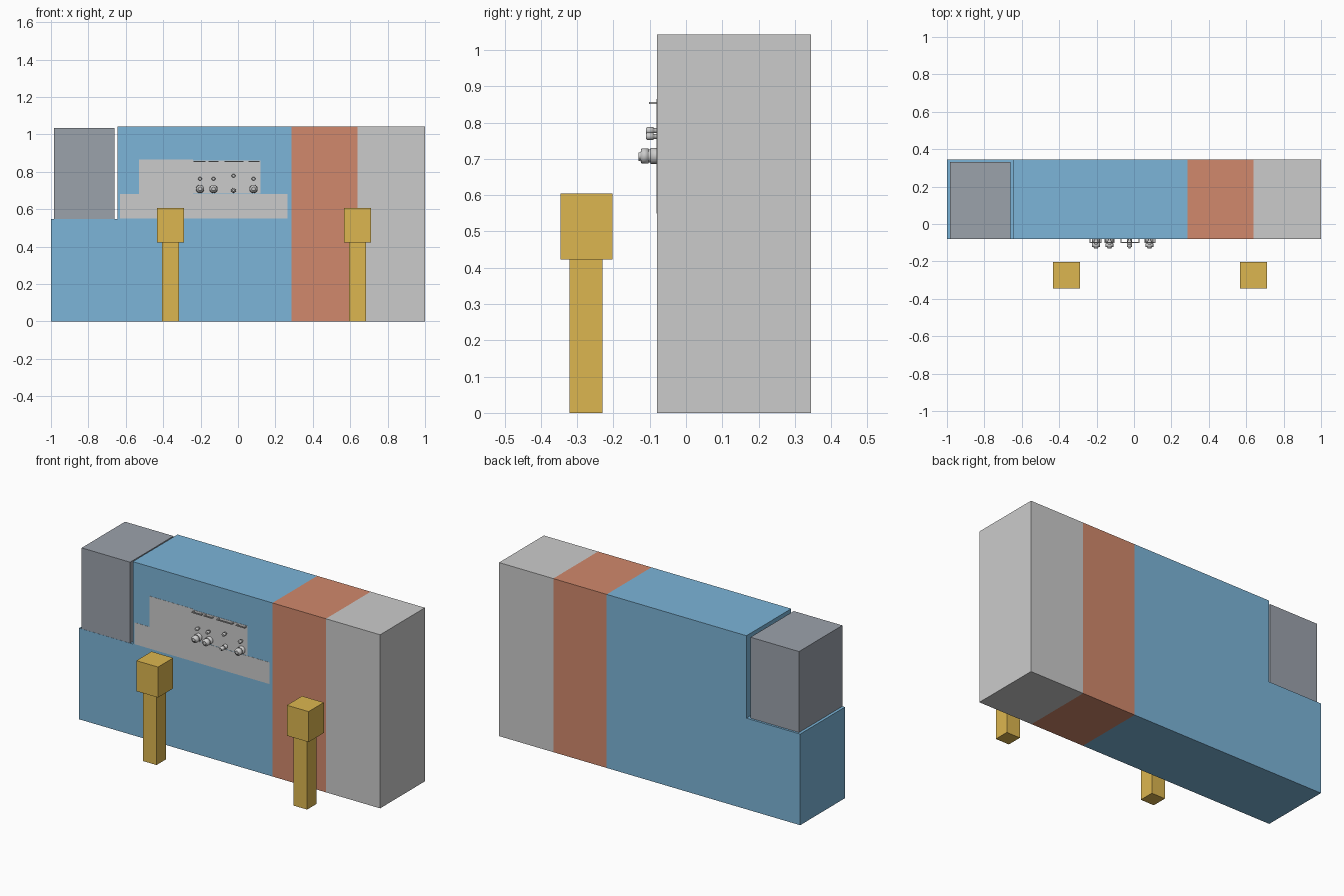
import bpy, bmesh
from math import cos, sin, pi

if "Cube" in bpy.data.objects:
    bpy.data.objects.remove(bpy.data.objects["Cube"])


def material(name, rgb):
    m = bpy.data.materials.new(name)
    m.diffuse_color = (*rgb, 1)
    m.use_nodes = True
    m.node_tree.nodes["Principled BSDF"].inputs["Base Color"].default_value = m.diffuse_color
    return m


BLUE = material("blue_paint", (0.20, 0.46, 0.69))
ORANGE = material("orange_paint", (0.64, 0.25, 0.15))
YELLOW = material("yellow_paint", (0.72, 0.47, 0.08))
DARK = material("dark_grey", (0.33, 0.36, 0.41))
FRONT, BACK = -0.08, 0.345


def finish(name, bm, mat=None):
    bmesh.ops.recalc_face_normals(bm, faces=bm.faces)
    me = bpy.data.meshes.new(name)
    bm.to_mesh(me)
    bm.free()
    ob = bpy.data.objects.new(name, me)
    bpy.context.collection.objects.link(ob)
    if mat:
        me.materials.append(mat)
    return ob


def prism(name, outline, y0, y1, mat=None):
    """Extrude an x-z outline from y0 to y1."""
    bm = bmesh.new()
    f = bm.faces.new([bm.verts.new((x, y0, z)) for x, z in outline])
    ext = bmesh.ops.extrude_face_region(bm, geom=[f])["geom"]
    bmesh.ops.translate(bm, vec=(0, y1 - y0, 0),
                        verts=[v for v in ext if isinstance(v, bmesh.types.BMVert)])
    return finish(name, bm, mat)


def box(name, x, y, z, mat=None):
    outline = [(x[0], z[0]), (x[1], z[0]), (x[1], z[1]), (x[0], z[1])]
    return prism(name, outline, y[0], y[1], mat)


def knob(name, x, z, profile, sides=20):
    """Turned part along -y from (radius, y) steps."""
    bm = bmesh.new()
    rings = [[bm.verts.new((x + r * cos(2 * pi * i / sides), y,
                            z + r * sin(2 * pi * i / sides)))
              for i in range(sides)] for r, y in profile]
    for a, b in zip(rings, rings[1:]):
        for i in range(sides):
            j = (i + 1) % sides
            bm.faces.new((a[i], a[j], b[j], b[i]))
    bm.faces.new(rings[0])
    bm.faces.new(rings[-1])
    for f in bm.faces:
        f.smooth = len(f.verts) == 4
    for e in bm.edges:
        if len(e.link_faces) == 2 and e.calc_face_angle() > 0.6:
            e.smooth = False
    return finish(name, bm)


# Cabinet blocks
prism("main_cabinet", [(-1, 0), (0.285, 0), (0.285, 1.042), (-0.643, 1.042),
                       (-0.643, 0.547), (-1, 0.547)], FRONT, BACK, BLUE)
box("middle_cabinet", (0.285, 0.64), (FRONT, BACK), (0, 1.042), ORANGE)
box("end_cabinet", (0.64, 1), (FRONT, BACK), (0, 1.042))
box("side_column", (-0.983, -0.661), (FRONT + 0.001, 0.332), (0.001, 1.033), DARK)

# Flush front panels
box("lower_panel", (-0.63, 0.265), (FRONT - 0.001, FRONT + 0.01), (0.55, 0.68))
box("upper_panel", (-0.53, -0.24), (FRONT - 0.001, FRONT + 0.01), (0.68, 0.865))
box("control_panel", (-0.24, 0.12), (FRONT - 0.0015, FRONT + 0.01), (0.683, 0.86))

# Dials and buttons
for i, x in enumerate((-0.203, -0.131, -0.024, 0.083)):
    third = i == 2
    r = 0.013 if third else 0.022
    knob(f"dial_{i}", x, 0.70 if third else 0.708,
         [(r, FRONT), (r, -0.098), (r * 0.8, -0.098), (r * 0.8, -0.104),
          (r * 0.95, -0.104), (r * 0.95, -0.123), (r * 0.45, -0.125), (r * 0.45, -0.131)])
    knob(f"button_{i}", x, 0.778 if third else 0.762,
         [(0.007, FRONT), (0.007, -0.090), (0.010, -0.090), (0.010, -0.107), (0.007, -0.110)])

# Thin bracket handles above the dials
for i, (a, b) in enumerate(((-0.238, -0.174), (-0.158, -0.104), (-0.072, 0.03), (0.056, 0.115))):
    box(f"handle_bar_{i}", (a, b), (-0.102, -0.096), (0.851, 0.856))
    for side, x in (("left", a), ("right", b - 0.006)):
        box(f"handle_leg_{side}_{i}", (x, x + 0.006), (-0.096, FRONT), (0.851, 0.856))

# Free-standing posts with square heads
for i, x in enumerate((-0.361, 0.639)):
    box(f"post_{i}", (x - 0.045, x + 0.045), (-0.321, -0.23), (0, 0.422), YELLOW)
    box(f"post_head_{i}", (x - 0.072, x + 0.072), (-0.346, -0.202), (0.422, 0.605), YELLOW)
